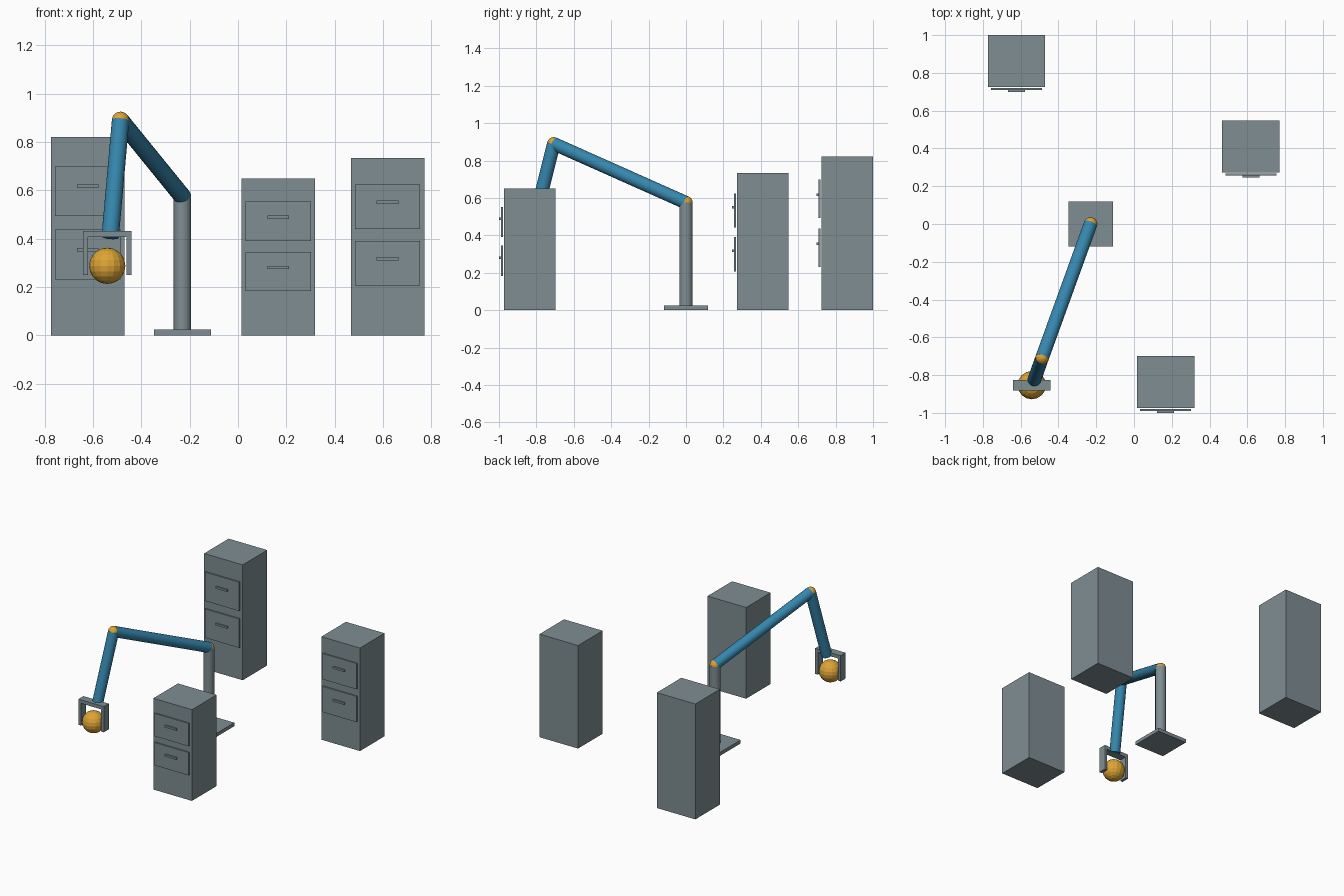
import bpy, math
from mathutils import Vector

if "Cube" in bpy.data.objects:
    bpy.data.objects.remove(bpy.data.objects["Cube"])


def material(name, rgb):
    m = bpy.data.materials.new(name)
    m.diffuse_color = (*rgb, 1)
    m.use_nodes = True
    m.node_tree.nodes["Principled BSDF"].inputs["Base Color"].default_value = m.diffuse_color
    return m


GREY = material("steel grey", (0.21, 0.27, 0.29))
BLUE = material("arm blue", (0.036, 0.24, 0.42))
ORANGE = material("joint orange", (0.72, 0.37, 0.035))


def finish(name, mat, smooth=False):
    o = bpy.context.object
    o.name = name
    o.data.materials.append(mat)
    if smooth:
        bpy.ops.object.shade_smooth_by_angle(angle=math.radians(35))
    return o


def box(name, lo, hi, mat=GREY):
    lo, hi = Vector(lo), Vector(hi)
    bpy.ops.mesh.primitive_cube_add(size=1, location=(lo + hi) / 2)
    o = bpy.context.object
    o.scale = hi - lo
    bpy.ops.object.transform_apply(location=False, rotation=False, scale=True)
    return finish(name, mat)


def tube(name, a, b, r, mat):
    a, b = Vector(a), Vector(b)
    d = b - a
    bpy.ops.mesh.primitive_cylinder_add(vertices=24, radius=r, depth=d.length, location=(a + b) / 2,
                                        rotation=d.to_track_quat('Z', 'Y').to_euler())
    return finish(name, mat, True)


def ball(name, c, r):
    bpy.ops.mesh.primitive_uv_sphere_add(segments=16, ring_count=10, radius=r, location=c)
    return finish(name, ORANGE)


# Cabinet with two drawer fronts and handles; drawers scale with height
def cabinet(name, cx, front, h):
    box(name + "_body", (cx - .152, front, 0), (cx + .152, front + .276, h))
    for label, mid in (("upper", .726), ("lower", .407)):
        z = mid * h
        box(f"{name}_{label}_drawer", (cx - .135, front - .015, z - .125 * h),
            (cx + .135, front - .005, z + .125 * h))
        hz = z + .025 * h
        box(f"{name}_{label}_handle", (cx - .045, front - .026, hz - .007),
            (cx + .045, front - .014, hz + .007))


cabinet("tall_cabinet", -.622, .724, .822)
cabinet("short_cabinet", .167, -.974, .65)
cabinet("medium_cabinet", .619, .272, .734)

# Robot arm
shoulder = (-.23, 0, .575)
elbow = (-.486, -.707, .89)
wrist = (-.529, -.828, .407)
box("arm_base", (-.348, -.118, 0), (-.112, .118, .025))
tube("column", (-.23, 0, .02), shoulder, .036, GREY)
tube("upper_arm", shoulder, elbow, .036, BLUE)
tube("forearm", elbow, wrist, .036, BLUE)
ball("shoulder_joint", shoulder, .036)
ball("elbow_joint", elbow, .036)

# Gripper and held ball
gx, gy = -.541, -.853
box("gripper_bar", (gx - .1, gy - .028, .408), (gx + .1, gy + .028, .433))
for side, s in (("left", -1), ("right", 1)):
    xs = sorted((gx + s * .08, gx + s * .1))
    box(side + "_finger", (xs[0], gy - .028, .25), (xs[1], gy + .028, .41))
ball("held_ball", (gx, gy, .288), .075)
